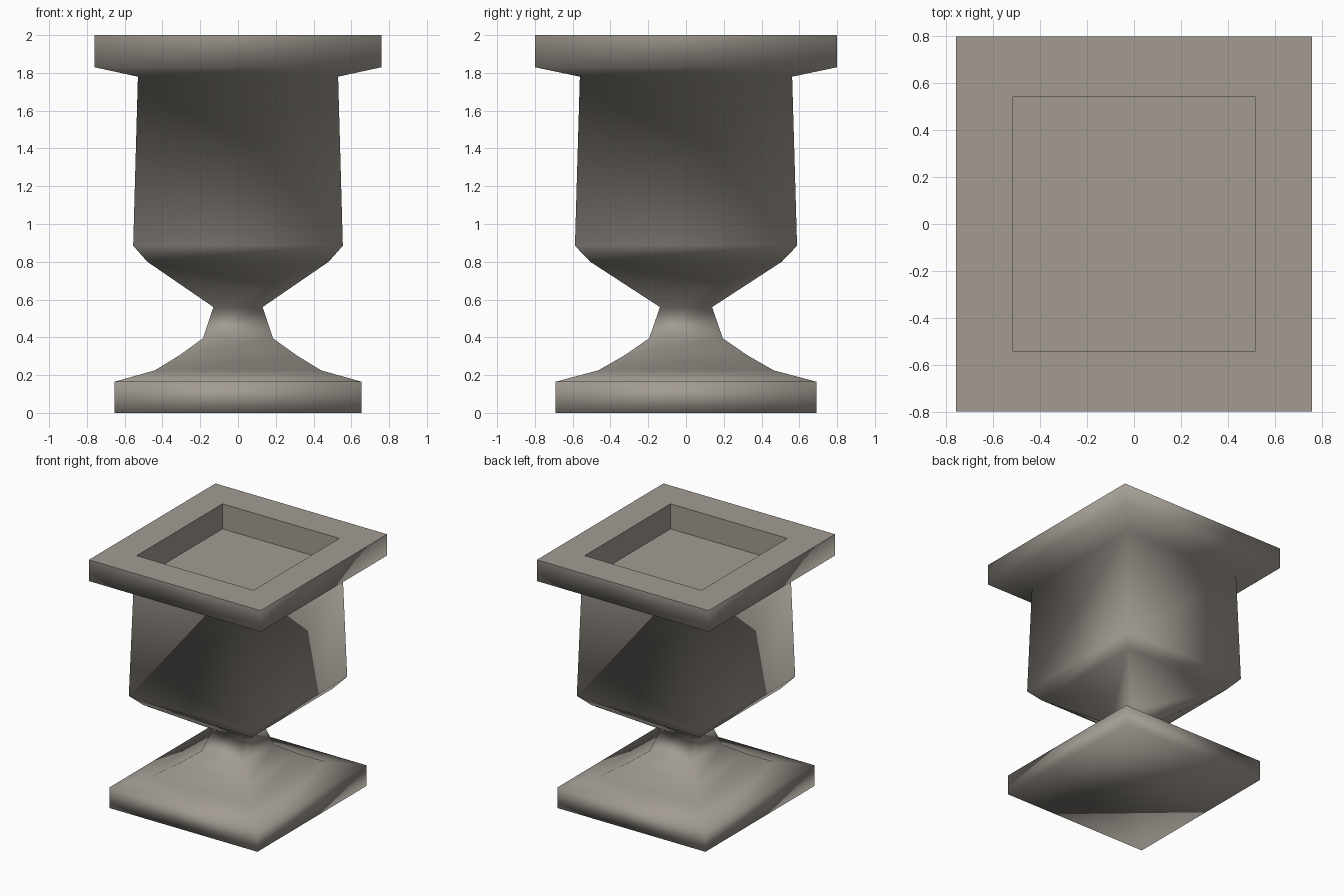
import bpy, bmesh

if "Cube" in bpy.data.objects:
    bpy.data.objects.remove(bpy.data.objects["Cube"])

stone = bpy.data.materials.new("warm_grey_stone")
stone.diffuse_color = (0.36, 0.33, 0.29, 1)
stone.use_nodes = True
stone.node_tree.nodes["Principled BSDF"].inputs["Base Color"].default_value = stone.diffuse_color

# Stacked rectangular rings: half width in x, half depth in y, height
PROFILE = [
    (0.655, 0.69, 0.0), (0.655, 0.69, 0.165),                          # foot slab
    (0.44, 0.465, 0.225), (0.31, 0.325, 0.305), (0.185, 0.195, 0.395), # foot slope
    (0.13, 0.138, 0.56),                                               # neck
    (0.48, 0.507, 0.80), (0.555, 0.588, 0.885), (0.53, 0.562, 1.78),   # bowl
    (0.76, 0.80, 1.83), (0.76, 0.80, 2.0),                             # rim
    (0.517, 0.543, 2.0), (0.517, 0.543, 1.80),                         # sunken well
]
RIM_TOP = 10

bm = bmesh.new()
rings = [[bm.verts.new((sx * x, sy * y, z))
          for sx, sy in ((-1, -1), (1, -1), (1, 1), (-1, 1))]
         for x, y, z in PROFILE]

# Outside is smooth all round, rim top and well are flat
for i, (a, b) in enumerate(zip(rings, rings[1:])):
    for k in range(4):
        n = (k + 1) % 4
        face = bm.faces.new((a[k], a[n], b[n], b[k]))
        face.smooth = i < RIM_TOP

# Underside and well floor
bm.faces.new(rings[0][::-1]).smooth = True
bm.faces.new(rings[-1])

mesh = bpy.data.meshes.new("square_urn")
bm.to_mesh(mesh)
bm.free()
mesh.materials.append(stone)
urn = bpy.data.objects.new("square_urn", mesh)
bpy.context.collection.objects.link(urn)
